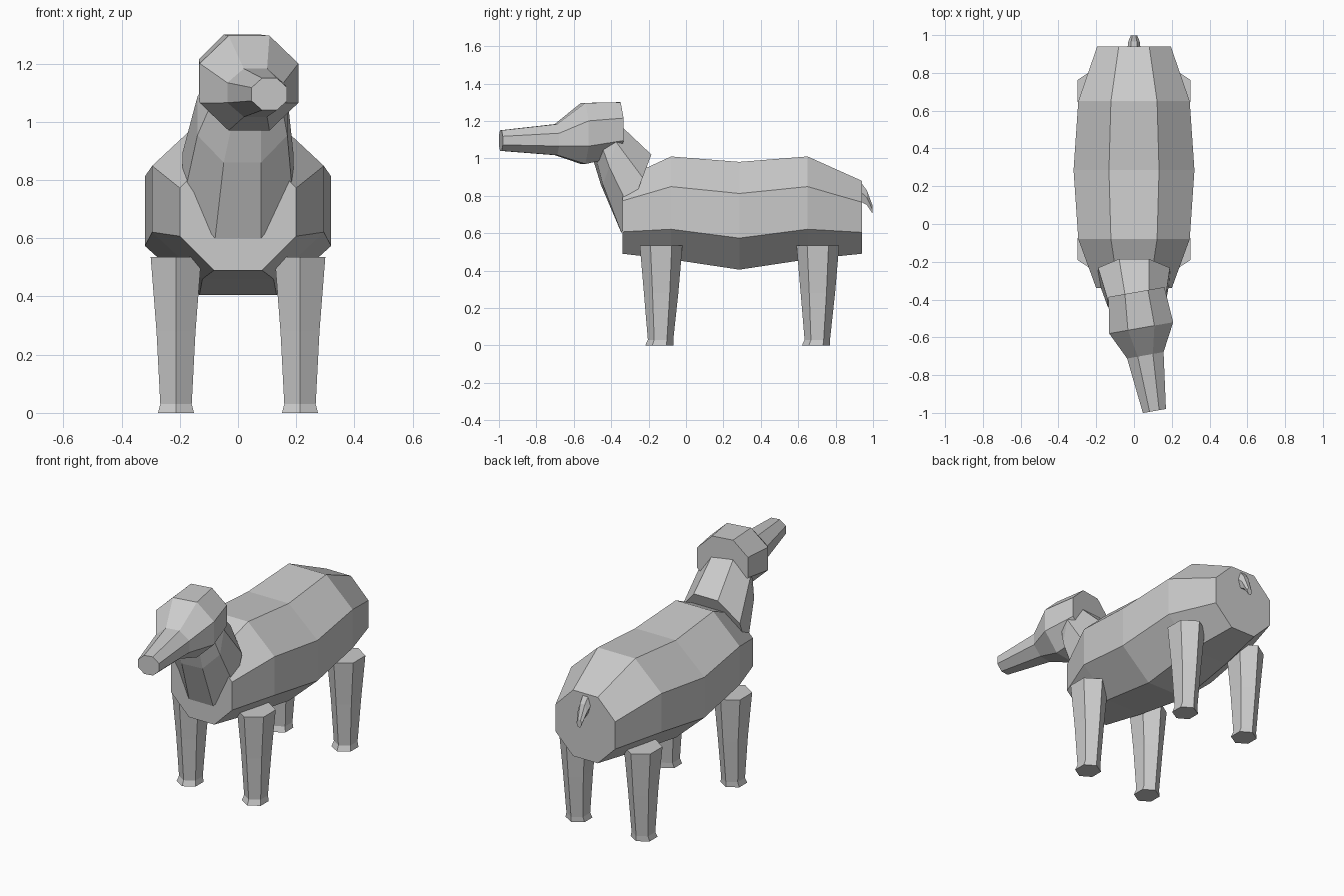
import bpy
import bmesh
import math
from mathutils import Vector

cube = bpy.data.objects.get("Cube")
if cube:
    bpy.data.objects.remove(cube, do_unlink=True)

# One plain grey for the whole animal
grey = bpy.data.materials.new("plain grey")
grey.use_nodes = True
colour = (0.6, 0.6, 0.6, 1)
grey.diffuse_color = colour
grey.node_tree.nodes["Principled BSDF"].inputs["Base Color"].default_value = colour


def ring(centre, u, v, sides=8, turn=0.5):
    """Polygon whose flats touch the half-axes u and v."""
    grow = 1 / math.cos(math.pi / sides) if turn else 1
    points = []
    for i in range(sides):
        a = 2 * math.pi * (i + turn) / sides
        points.append(Vector(centre) + grow * (math.cos(a) * Vector(u) + math.sin(a) * Vector(v)))
    return points


def loft(name, rings):
    """Flat-shaded skin through the rings, closed at both ends."""
    bm = bmesh.new()
    loops = [[bm.verts.new(p) for p in r] for r in rings]
    n = len(loops[0])
    for a, b in zip(loops, loops[1:]):
        for i in range(n):
            j = (i + 1) % n
            bm.faces.new((a[i], a[j], b[j], b[i]))
    bm.faces.new(loops[0])
    bm.faces.new(loops[-1])
    bmesh.ops.recalc_face_normals(bm, faces=bm.faces)
    mesh = bpy.data.meshes.new(name)
    bm.to_mesh(mesh)
    bm.free()
    mesh.materials.append(grey)
    obj = bpy.data.objects.new(name, mesh)
    bpy.context.collection.objects.link(obj)
    return obj


# Body: y, centre height, half width, half height
body = [(-0.34, 0.69, 0.20, 0.20), (-0.08, 0.735, 0.295, 0.275), (0.285, 0.693, 0.32, 0.288),
        (0.65, 0.735, 0.295, 0.275), (0.94, 0.685, 0.195, 0.195)]
loft("body", [ring((0, y, z), (w, 0, 0), (0, 0, h)) for y, z, w, h in body])

# Neck: leaning rings that end inside the head; centre, half width, yaw, lean
yaw = math.radians(10)
neck = [((0, -0.265, 0.81), 0.19, 0, (0, 0.08, 0.21)),
        ((0.015, -0.405, 1.02), 0.155, yaw / 2, (0, 0.045, 0.16)),
        ((0.03, -0.46, 1.12), 0.12, yaw, (0, 0.03, 0.12))]
loft("neck", [ring(c, (w * math.cos(t), w * math.sin(t), 0), v) for c, w, t, v in neck])

# Head: skull and long muzzle, turned a little to its left
side = Vector((math.cos(yaw), math.sin(yaw), 0))
head = [((0.013, -0.36, 1.155), 0.15, 0.145), ((0.038, -0.55, 1.133), 0.172, 0.163),
        ((0.06, -0.695, 1.1), 0.098, 0.083), ((0.108, -0.99, 1.095), 0.062, 0.055)]
loft("head", [ring(c, side * w, (0, 0, h)) for c, w, h in head])

# Legs: height, forward shift, half width, half depth
leg = [(0, -0.01, 0.062, 0.075), (0.03, -0.003, 0.054, 0.068),
       (0.28, 0, 0.067, 0.092), (0.535, 0, 0.087, 0.114)]
k = math.cos(math.pi / 6)
for x, s in ((0.213, "left"), (-0.213, "right")):
    for y, f in ((-0.133, "front"), (0.705, "hind")):
        loft(f"{f}_leg_{s}", [ring((x, y + dy, z), (0, d, 0), (w / k, 0, 0), 6, 0)
                              for z, dy, w, d in leg])

# Tail: short drooping stub
tail = [((0, 0.935, 0.82), 0.034, 0.06), ((0, 0.967, 0.79), 0.03, 0.045), ((0, 0.998, 0.725), 0.017, 0.025)]
loft("tail", [ring(c, (w, 0, 0), (0, 0, h), 6, 0) for c, w, h in tail])
